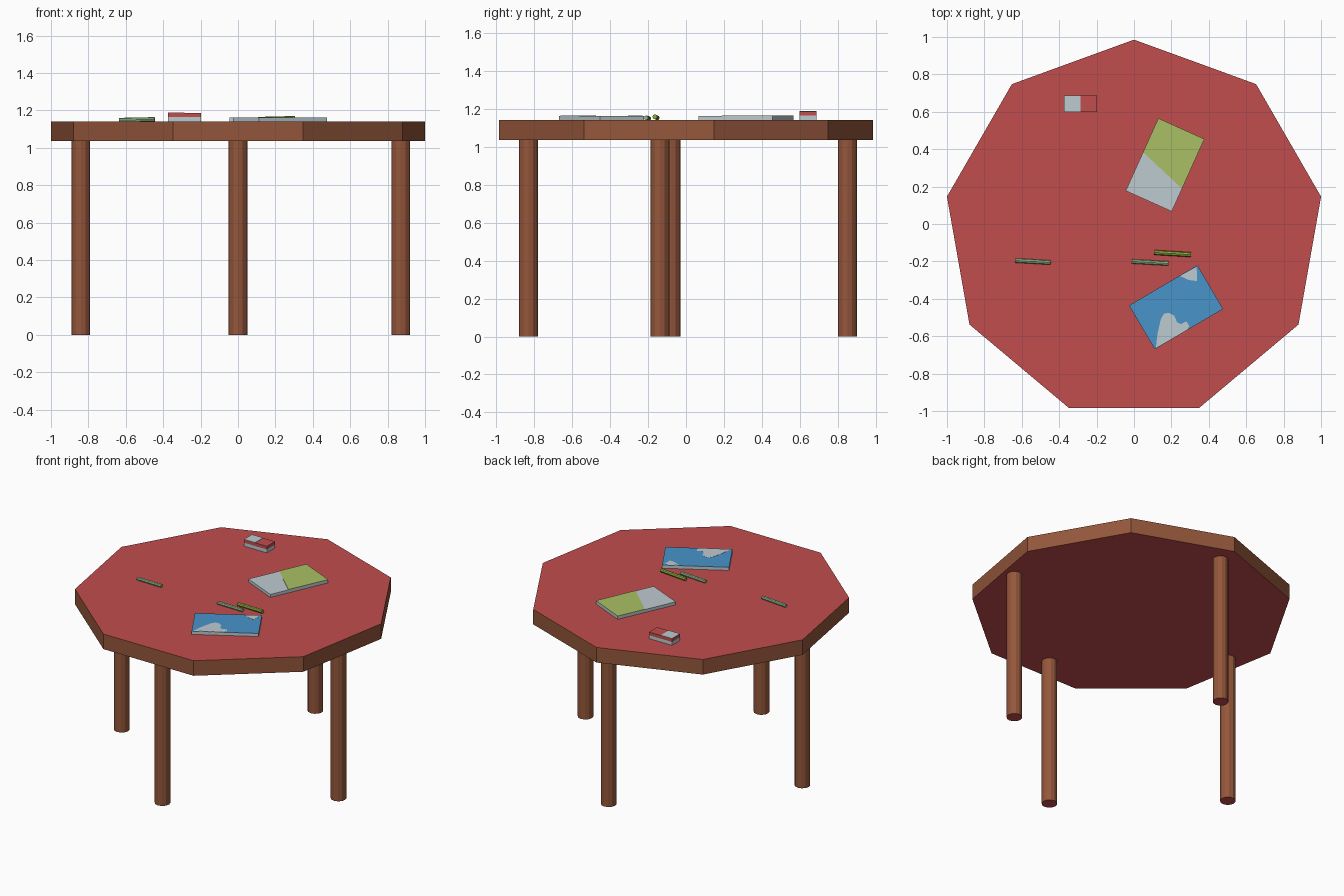
import bpy, bmesh, math
from mathutils import Vector, Matrix

if "Cube" in bpy.data.objects:
    bpy.data.objects.remove(bpy.data.objects["Cube"])


def material(name, r, g, b):
    lin = lambda c: (c / 255 / 12.92) if c < 10 else ((c / 255 + 0.055) / 1.055) ** 2.4
    m = bpy.data.materials.new(name)
    m.diffuse_color = (lin(r), lin(g), lin(b), 1)
    m.use_nodes = True
    m.node_tree.nodes["Principled BSDF"].inputs["Base Color"].default_value = m.diffuse_color
    return m


RED = material("red", 194, 77, 77)
BROWN = material("wood brown", 148, 86, 59)
GREY = material("pale grey", 190, 203, 209)
GREEN = material("leaf green", 170, 192, 99)
BLUE = material("blue", 72, 148, 202)
SAGE = material("sage", 150, 184, 138)
OLIVE = material("olive green", 146, 172, 62)

TOP = 1.14       # table surface
UNDER = 1.035    # table underside


def prism(name, points, z0, z1, side, cap=None):
    """Extrude an outline between two heights; caps may have their own colour."""
    bm = bmesh.new()
    face = bm.faces.new([bm.verts.new((x, y, z0)) for x, y in points])
    ext = bmesh.ops.extrude_face_region(bm, geom=[face])["geom"]
    bmesh.ops.translate(bm, vec=(0, 0, z1 - z0),
                        verts=[g for g in ext if isinstance(g, bmesh.types.BMVert)])
    bmesh.ops.recalc_face_normals(bm, faces=bm.faces)
    for f in bm.faces:
        f.material_index = 1 if cap and abs(f.normal.z) > 0.5 else 0
    me = bpy.data.meshes.new(name)
    bm.to_mesh(me)
    bm.free()
    for m in (side, cap):
        if m:
            me.materials.append(m)
    ob = bpy.data.objects.new(name, me)
    bpy.context.collection.objects.link(ob)
    return ob


def ring(x, y, r, n, start=0.0):
    return [(x + r * math.cos(start + math.tau * i / n),
             y + r * math.sin(start + math.tau * i / n)) for i in range(n)]


def place(points, centre, angle):
    """Local outline turned and moved onto the table."""
    rot = Matrix.Rotation(math.radians(angle), 2)
    return [tuple(rot @ Vector(p) + Vector(centre)) for p in points]


def rect(w, d):
    return [(-w / 2, -d / 2), (w / 2, -d / 2), (w / 2, d / 2), (-w / 2, d / 2)]


def pen(name, a, b, r, mat):
    a, b = Vector(a), Vector(b)
    ob = prism(name, ring(0, 0, r, 8), 0, (b - a).length, mat)
    ob.matrix_world = (Matrix.Translation(a)
                       @ (b - a).to_track_quat('Z', 'Y').to_matrix().to_4x4())


# Nine-sided table top
prism("table_top", ring(0, -0.03, 1.0155, 9, math.pi / 2), UNDER, TOP, BROWN, RED)

# Four legs
for name, x, y in (("front_leg", 0, -0.83), ("back_leg", 0, 0.85),
                   ("left_leg", -0.84, -0.08), ("right_leg", 0.87, -0.137)):
    prism(name, ring(x, y, 0.05, 12), 0, UNDER, BROWN, RED)

# Green book: grey body with a slanted green cover panel
BOOK = TOP + 0.021
SKIN = BOOK + 0.002
green_at = ((0.166, 0.316), -24.2)
prism("green_book", place(rect(0.27, 0.425), *green_at), TOP, BOOK, GREY)
prism("green_book_cover", place([(-0.135, 0.014), (0.135, -0.079),
                                 (0.135, 0.2125), (-0.135, 0.2125)], *green_at),
      BOOK, SKIN, GREEN)

# Blue book: grey body, blue cover, two grey patches
blue_at = ((0.225, -0.445), 30.5)
prism("blue_book", place(rect(0.424, 0.271), *blue_at), TOP, BOOK, GREY)
prism("blue_book_cover", place(rect(0.424, 0.271), *blue_at), BOOK, BOOK + 0.001, BLUE)
prism("blue_book_large_patch",
      [(0.117, -0.662), (0.125, -0.59), (0.143, -0.51), (0.16, -0.48), (0.185, -0.475),
       (0.215, -0.49), (0.23, -0.525), (0.25, -0.535), (0.28, -0.52), (0.295, -0.545),
       (0.285, -0.567)], BOOK, SKIN, GREY)
prism("blue_book_small_patch",
      [(0.335, -0.23), (0.337, -0.305), (0.295, -0.30), (0.245, -0.278)], BOOK, SKIN, GREY)

# Small box: grey lower half, red upper half, grey panel on the left of the lid
box = (-0.285, 0.643)
prism("box_base", place(rect(0.176, 0.088), box, 0), TOP, TOP + 0.024, GREY)
prism("box_lid", place(rect(0.176, 0.088), box, 0), TOP + 0.024, TOP + 0.046, RED)
prism("box_lid_panel", place(rect(0.086, 0.088), (box[0] - 0.045, box[1]), 0),
      TOP + 0.046, TOP + 0.048, GREY)

# Three pens, slightly tilted
pen("left_pen", (-0.635, -0.195, 1.148), (-0.445, -0.206, 1.152), 0.012, SAGE)
pen("middle_pen", (-0.012, -0.2, 1.148), (0.185, -0.211, 1.152), 0.012, SAGE)
pen("right_pen", (0.108, -0.152, 1.152), (0.305, -0.164, 1.157), 0.013, OLIVE)
